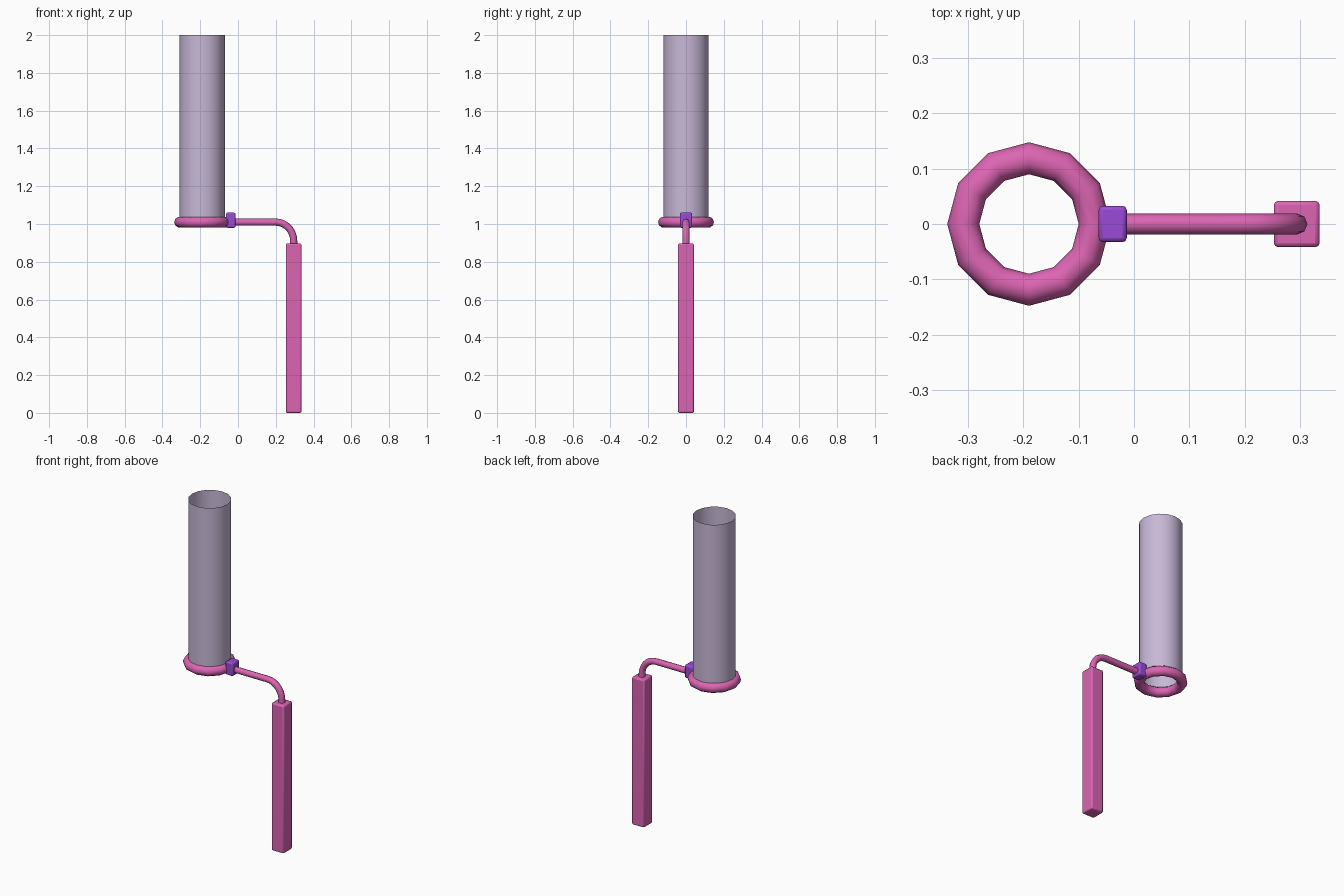
import bpy, math

if "Cube" in bpy.data.objects:
    bpy.data.objects.remove(bpy.data.objects["Cube"])


def material(name, color):
    m = bpy.data.materials.new(name)
    m.diffuse_color = (*color, 1)
    m.use_nodes = True
    m.node_tree.nodes["Principled BSDF"].inputs["Base Color"].default_value = m.diffuse_color
    return m


PINK = material("pink", (0.72, 0.13, 0.45))
PURPLE = material("purple", (0.33, 0.07, 0.68))
FILM = material("pale_lavender", (0.58, 0.48, 0.68))


def finish(name, mat, angle=50):
    ob = bpy.context.object
    ob.name = name
    ob.data.materials.append(mat)
    bpy.ops.object.shade_smooth_by_angle(angle=math.radians(angle))
    return ob


def block(name, x0, x1, half_y, z0, z1, bevel, mat):
    bpy.ops.mesh.primitive_cube_add(size=1, location=((x0 + x1) / 2, 0, (z0 + z1) / 2))
    bpy.context.object.scale = (x1 - x0, 2 * half_y, z1 - z0)
    bpy.ops.object.transform_apply(location=False, rotation=False, scale=True)
    ob = finish(name, mat, 30)
    b = ob.modifiers.new("rounded_edges", 'BEVEL')
    b.width = bevel
    b.segments = 2
    return ob


# Translucent-looking open tube
bpy.ops.mesh.primitive_cylinder_add(vertices=16, radius=0.12, depth=0.985,
                                    end_fill_type='NOTHING', location=(-0.19, 0, 1.5075))
finish("tube", FILM)

# Ring the tube sits in
bpy.ops.mesh.primitive_torus_add(major_segments=12, minor_segments=10, major_radius=0.119,
                                 minor_radius=0.029, location=(-0.19, 0, 1.01))
finish("ring", PINK)

# Clasp and square handle
block("clasp", -0.064, -0.013, 0.033, 0.98, 1.06, 0.008, PURPLE)
block("handle", 0.253, 0.336, 0.042, 0.0, 0.897, 0.008, PINK)

# Bent rod joining clasp and handle
R, CX, CZ = 0.095, 0.2, 0.91
path = [(-0.03, 1.01)]
for i in range(8):
    a = math.radians(90 - 90 * i / 7)
    path.append((CX + R * math.cos(a), CZ + (1.01 - CZ) * math.sin(a)))
path.append((CX + R, 0.88))
curve = bpy.data.curves.new("rod", 'CURVE')
curve.dimensions = '3D'
curve.bevel_depth = 0.019
curve.bevel_resolution = 2
curve.use_fill_caps = True
spline = curve.splines.new('POLY')
spline.points.add(len(path) - 1)
for p, (x, z) in zip(spline.points, path):
    p.co = (x, 0, z, 1)
rod = bpy.data.objects.new("rod", curve)
bpy.context.collection.objects.link(rod)
bpy.ops.object.select_all(action='DESELECT')
rod.select_set(True)
bpy.context.view_layer.objects.active = rod
bpy.ops.object.convert(target='MESH')
finish("rod", PINK)
